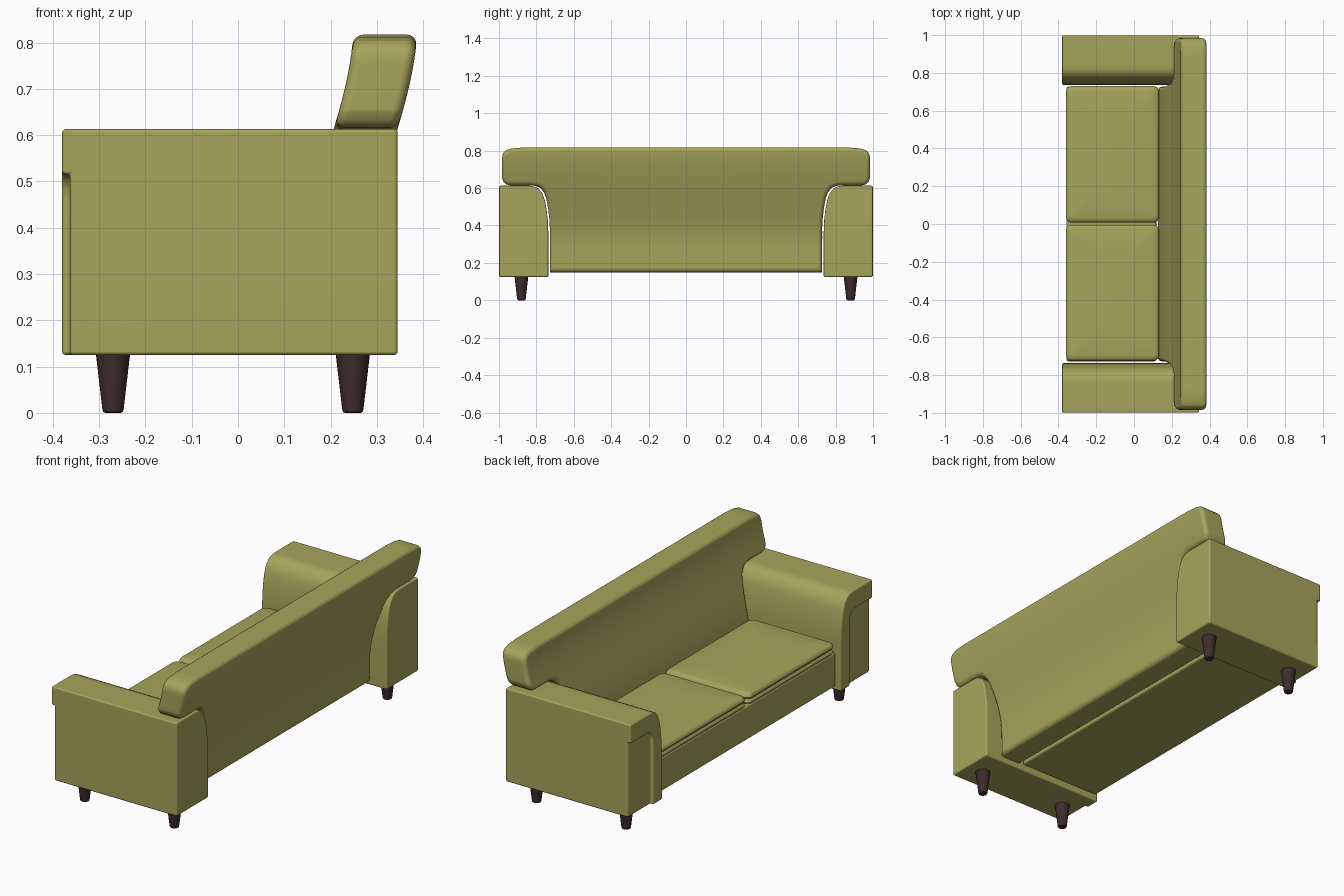
import bpy, bmesh, math
from mathutils import Vector

if "Cube" in bpy.data.objects:
    bpy.data.objects.remove(bpy.data.objects["Cube"])


def material(name, rgb):
    m = bpy.data.materials.new(name)
    m.diffuse_color = (*rgb, 1)
    m.use_nodes = True
    m.node_tree.nodes["Principled BSDF"].inputs["Base Color"].default_value = m.diffuse_color
    return m


OLIVE = material("olive fabric", (0.385, 0.375, 0.105))
WOOD = material("dark brown wood", (0.050, 0.025, 0.026))


def make(name, bm, mat):
    bmesh.ops.recalc_face_normals(bm, faces=bm.faces)
    me = bpy.data.meshes.new(name)
    bm.to_mesh(me)
    bm.free()
    ob = bpy.data.objects.new(name, me)
    bpy.context.collection.objects.link(ob)
    me.materials.append(mat)
    return ob


def finish(ob, bevel=0.0, segments=3):
    """Round the edges, then smooth shade with flat faces kept flat."""
    bpy.ops.object.select_all(action='DESELECT')
    ob.select_set(True)
    bpy.context.view_layer.objects.active = ob
    if bevel:
        b = ob.modifiers.new("round", 'BEVEL')
        b.width, b.segments = bevel, segments
        b.limit_method, b.angle_limit = 'ANGLE', math.radians(40)
    for m in list(ob.modifiers):
        bpy.ops.object.modifier_apply(modifier=m.name)
    bpy.ops.object.shade_smooth_by_angle(angle=math.radians(40))
    w = ob.modifiers.new("normals", 'WEIGHTED_NORMAL')
    w.keep_sharp = True


def prism(outline, x0, x1):
    """Extrude a (y, z) outline along x."""
    bm = bmesh.new()
    face = bm.faces.new([bm.verts.new((x0, y, z)) for y, z in outline])
    ext = bmesh.ops.extrude_face_region(bm, geom=[face])["geom"]
    for v in ext:
        if isinstance(v, bmesh.types.BMVert):
            v.co.x = x1
    return bm


def loft(rings):
    """Skin closed rings of equal length and cap both ends."""
    bm = bmesh.new()
    vs = [[bm.verts.new(p) for p in r] for r in rings]
    n = len(vs[0])
    for a, b in zip(vs, vs[1:]):
        for i in range(n):
            j = (i + 1) % n
            bm.faces.new((a[i], a[j], b[j], b[i]))
    bm.faces.new(vs[0])
    bm.faces.new(vs[-1])
    return bm


def rounded_rect(x0, x1, y0, y1, r, z, steps=5):
    pts = []
    for k, (cx, cy) in enumerate([(x1 - r, y1 - r), (x0 + r, y1 - r),
                                  (x0 + r, y0 + r), (x1 - r, y0 + r)]):
        for i in range(steps + 1):
            a = math.pi / 2 * (k + i / steps)
            pts.append((cx + r * math.cos(a), cy + r * math.sin(a), z))
    return pts


# Arms: rounded inner shoulder, recessed front panel
ARM = [(0.999, 0.125), (0.999, 0.613), (0.84, 0.613), (0.812, 0.609),
       (0.788, 0.597), (0.769, 0.573), (0.756, 0.54), (0.746, 0.49),
       (0.739, 0.43), (0.736, 0.36), (0.736, 0.125)]
PANEL = [(1.1, 0.0), (1.1, 0.515), (0.855, 0.515), (0.838, 0.511),
         (0.825, 0.501), (0.816, 0.485), (0.812, 0.46), (0.812, 0.0)]
for s, side in ((1, "left"), (-1, "right")):
    arm = make(side + "_arm", prism([(s * y, z) for y, z in ARM], -0.38, 0.345), OLIVE)
    cutter = make(side + "_panel_cutter",
                  prism([(s * y, z) for y, z in PANEL], -0.5, -0.363), OLIVE)
    cutter.hide_render = True
    cut = arm.modifiers.new("panel", 'BOOLEAN')
    cut.object, cut.operation, cut.solver = cutter, 'DIFFERENCE', 'EXACT'
    finish(arm, 0.008)
    bpy.data.objects.remove(cutter)

# Back: T-shaped outline with padded rim
HALF = [(0.727, 0.15), (0.727, 0.36), (0.730, 0.43), (0.737, 0.49),
        (0.747, 0.545), (0.760, 0.578), (0.780, 0.602), (0.805, 0.612),
        (0.84, 0.615), (0.94, 0.615), (0.962, 0.620), (0.977, 0.634),
        (0.984, 0.655), (0.984, 0.765), (0.977, 0.788), (0.96, 0.803),
        (0.93, 0.812), (0.87, 0.817)]
bm = prism(HALF + [(-y, z) for y, z in reversed(HALF)], 0.0, 1.0)
for v in bm.verts:
    v.co.x *= 0.138
rim = [e for e in bm.edges if abs(e.verts[0].co.x - e.verts[1].co.x) < 1e-5]
bmesh.ops.bevel(bm, geom=rim, offset=0.022, segments=4, profile=0.5, affect='EDGES')
for i in range(1, 27):
    bmesh.ops.bisect_plane(bm, geom=bm.verts[:] + bm.edges[:] + bm.faces[:],
                           plane_co=Vector((0, 0, 0.15 + i * 0.025)),
                           plane_no=Vector((0, 0, 1)))


def lean(z):
    """S-shaped lean: upright at the seat, sloped in the middle, steep on top."""
    t = min(max((z - 0.27) / 0.57, 0.0), 1.0)
    return 0.126 + 0.008 * (z - 0.15) / 0.65 + 0.115 * t * t * (3 - 2 * t)


for v in bm.verts:
    v.co.x += lean(v.co.z)
finish(make("backrest", bm, OLIVE))

# Seat base with front rail
base = [(-0.727, 0.15), (0.727, 0.15), (0.727, 0.328), (-0.727, 0.328)]
finish(make("seat_base", prism(base, -0.358, 0.118), OLIVE), 0.01)

# Seat cushions: two padded rolls with a seam groove and a slight crown
RINGS = [(0.02, 0.324), (0.006, 0.327), (0.0, 0.336), (0.004, 0.346),
         (0.010, 0.350), (0.004, 0.354), (0.0, 0.363), (0.003, 0.373),
         (0.010, 0.380), (0.024, 0.384), (0.08, 0.388), (0.16, 0.391)]
for name, y0, y1 in (("left_cushion", 0.008, 0.730), ("right_cushion", -0.724, -0.004)):
    rings = [rounded_rect(-0.36 + d, 0.133 - d, y0 + d, y1 - d,
                          max(0.03 - d * 0.3, 0.012), z) for d, z in RINGS]
    finish(make(name, loft(rings), OLIVE))

# Tapered legs
LEG = [(0.017, 0.0), (0.021, 0.002), (0.023, 0.008), (0.037, 0.128)]
for xname, x in (("front", -0.27), ("rear", 0.248)):
    for yname, y in (("left", 0.88), ("right", -0.88)):
        rings = [[(x + r * math.cos(a * math.pi / 12), y + r * math.sin(a * math.pi / 12), z)
                  for a in range(24)] for r, z in LEG]
        finish(make(f"{xname}_{yname}_leg", loft(rings), WOOD))
